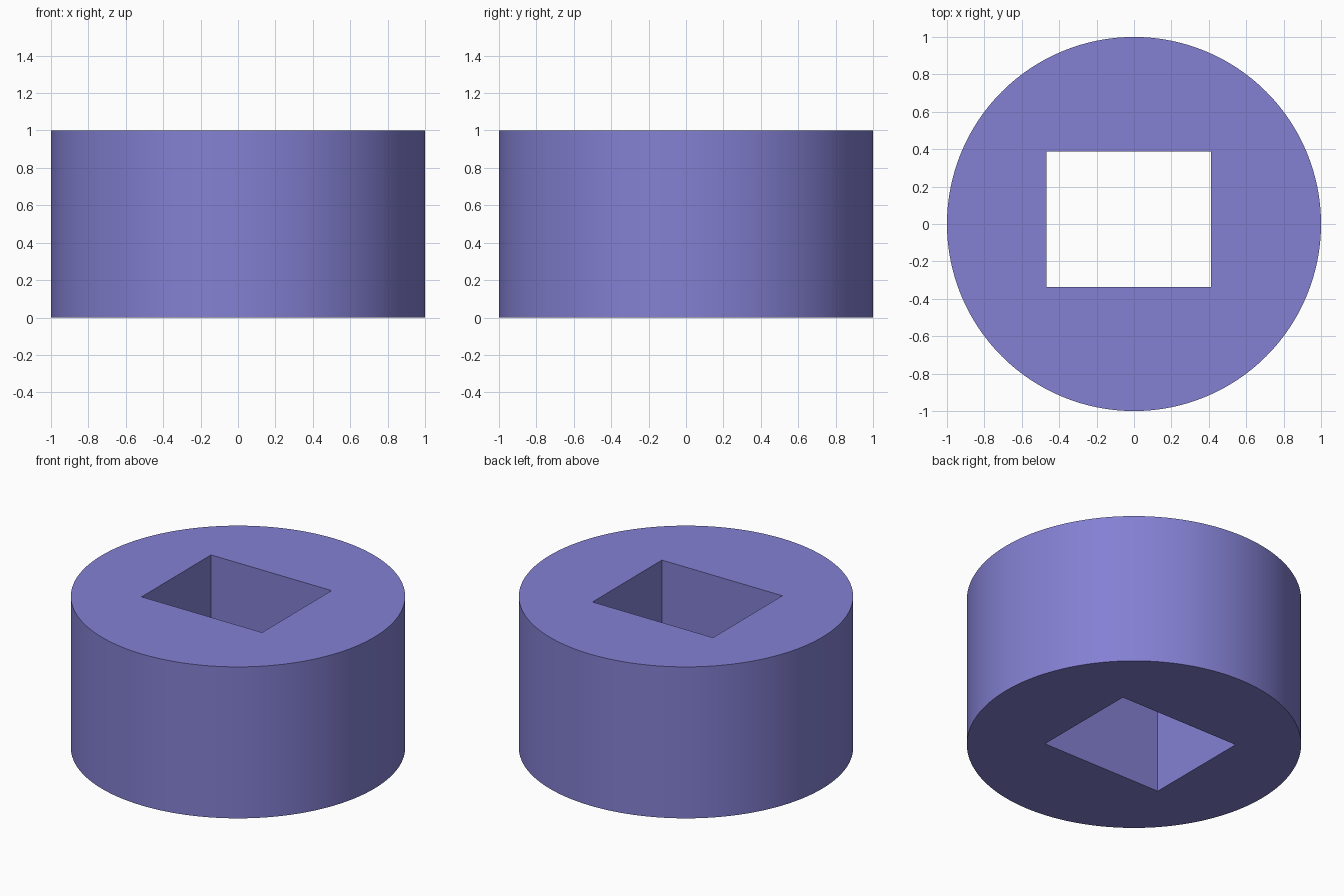
import bpy
import math

if "Cube" in bpy.data.objects:
    bpy.data.objects.remove(bpy.data.objects["Cube"])

# Round body: radius 1, height 1, standing on z = 0
bpy.ops.mesh.primitive_cylinder_add(vertices=128, radius=1.0, depth=1.0, location=(0, 0, 0.5))
body = bpy.context.object
body.name = "round_body"

# Off-centre rectangular hole straight through the body
x0, x1 = -0.468, 0.412
y0, y1 = -0.337, 0.387
bpy.ops.mesh.primitive_cube_add(size=1, location=((x0 + x1) / 2, (y0 + y1) / 2, 0.5))
cutter = bpy.context.object
cutter.name = "hole_cutter"
cutter.scale = (x1 - x0, y1 - y0, 2.0)
cutter.hide_render = True
bpy.context.view_layer.update()

cut = body.modifiers.new("rectangular_hole", 'BOOLEAN')
cut.operation = 'DIFFERENCE'
cut.solver = 'EXACT'
cut.object = cutter

bpy.ops.object.select_all(action='DESELECT')
body.select_set(True)
bpy.context.view_layer.objects.active = body
bpy.ops.object.modifier_apply(modifier=cut.name)
bpy.data.objects.remove(cutter, do_unlink=True)

# Smooth round wall, crisp rims and hole edges
bpy.ops.object.shade_smooth_by_angle(angle=math.radians(30))

# Violet-blue colour
mat = bpy.data.materials.new("violet_blue")
mat.diffuse_color = (0.23, 0.216, 0.65, 1.0)
mat.use_nodes = True
mat.node_tree.nodes["Principled BSDF"].inputs["Base Color"].default_value = mat.diffuse_color
body.data.materials.clear()
body.data.materials.append(mat)
